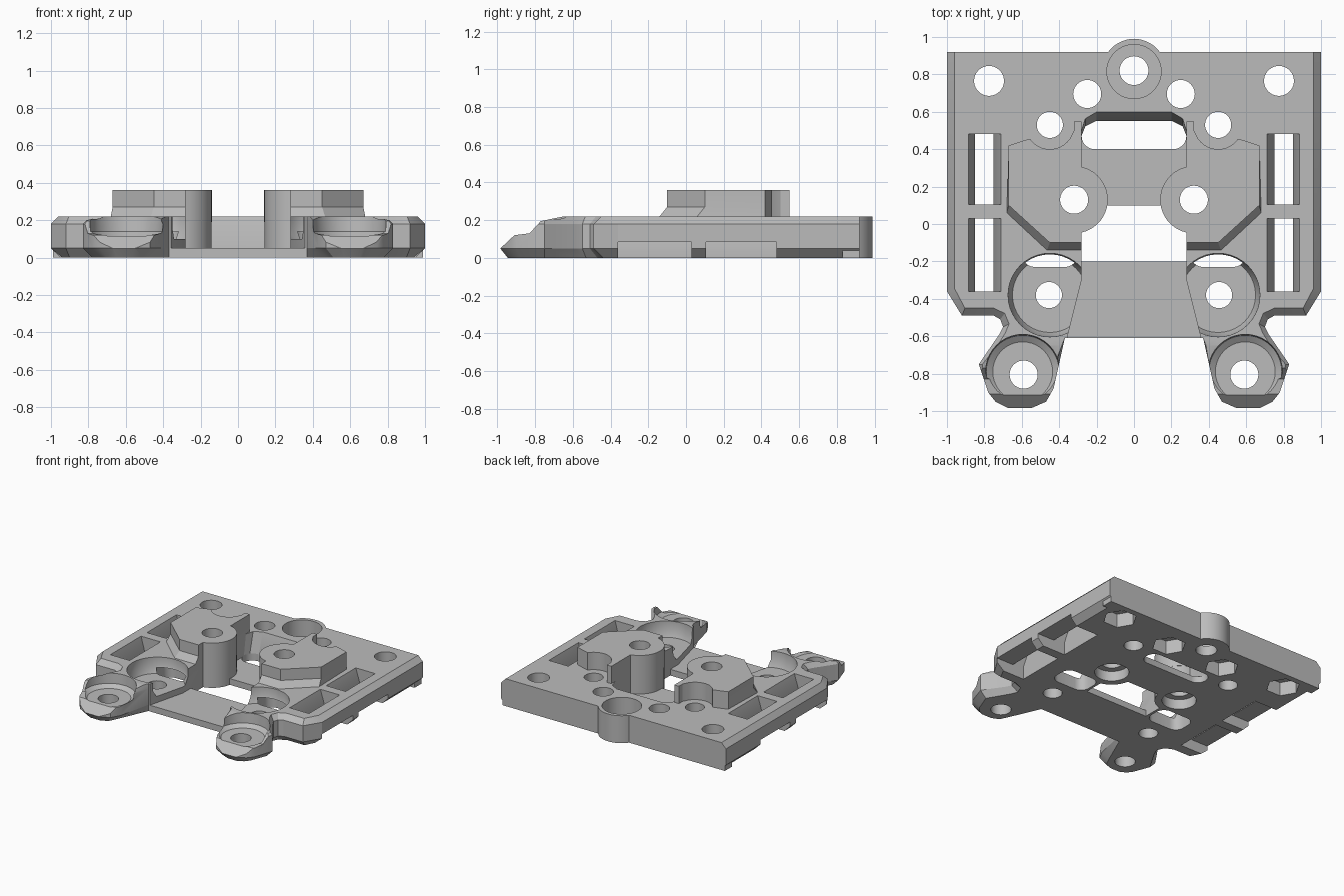
import bpy, bmesh, math

if "Cube" in bpy.data.objects:
    bpy.data.objects.remove(bpy.data.objects["Cube"])

grey = bpy.data.materials.new("plain grey")
grey.diffuse_color = (0.5, 0.5, 0.5, 1)
grey.use_nodes = True
grey.node_tree.nodes["Principled BSDF"].inputs["Base Color"].default_value = grey.diffuse_color


def loft(name, layers):
    """Solid through stacked outlines: [(z, [(x, y), ...]), ...]"""
    bm = bmesh.new()
    rings = [[bm.verts.new((x, y, z)) for x, y in pts] for z, pts in layers]
    n = len(rings[0])
    bm.faces.new(rings[0])
    bm.faces.new(rings[-1])
    for a, b in zip(rings, rings[1:]):
        for i in range(n):
            j = (i + 1) % n
            bm.faces.new((a[i], a[j], b[j], b[i]))
    bmesh.ops.recalc_face_normals(bm, faces=bm.faces)
    me = bpy.data.meshes.new(name)
    bm.to_mesh(me)
    bm.free()
    ob = bpy.data.objects.new(name, me)
    bpy.context.collection.objects.link(ob)
    me.materials.append(grey)
    return ob


def arc(cx, cy, r, a0, a1, n):
    return [(cx + r * math.cos(math.radians(a0 + (a1 - a0) * i / n)),
             cy + r * math.sin(math.radians(a0 + (a1 - a0) * i / n))) for i in range(n + 1)]


def circle(x, y, r, n=40):
    return arc(x, y, r, 0, 360, n)[:-1]


def rect(x0, x1, y0, y1):
    return [(x0, y0), (x1, y0), (x1, y1), (x0, y1)]


def round_rect(x0, x1, y0, y1, r):
    return (arc(x1 - r, y1 - r, r, 0, 90, 6) + arc(x0 + r, y1 - r, r, 90, 180, 6)
            + arc(x0 + r, y0 + r, r, 180, 270, 6) + arc(x1 - r, y0 + r, r, 270, 360, 6))


def flip(pts, s):
    return [(s * x, y) for x, y in pts]


def boolean(target, tool, op):
    m = target.modifiers.new(op, 'BOOLEAN')
    m.operation, m.solver, m.object = op, 'EXACT', tool
    bpy.context.view_layer.objects.active = target
    bpy.ops.object.modifier_apply(modifier=m.name)
    bpy.data.objects.remove(tool)


def cut(layers):
    boolean(plate, loft("cutter", layers), 'DIFFERENCE')


def add(layers):
    boolean(plate, loft("addition", layers), 'UNION')


def drill(x, y, r, z0=-0.1, z1=0.5, n=40):
    pts = circle(x, y, r, n)
    cut([(z0, pts), (z1, pts)])


# Plate with two front legs; each point carries its chamfer shift
half = [(1, .92, -.05, 0), (1, -.36, -.05, .02), (.92, -.49, -.02, .05), (.75, -.49, 0, .05),
        (.715, -.51, -.03, .04), (.70, -.55, -.04, .02), (.72, -.59, -.04, .01),
        (.83, -.75, -.05, 0), (.78, -.90, -.05, .02), (.74, -.95, -.04, .03),
        (.67, -.985, -.02, .04), (.55, -.985, .02, .04), (.47, -.95, .04, .03),
        (.43, -.88, .05, .02), (.37, -.61, 0, 0)]


def outline(k):
    r = [(x + dx * k, y + dy * k) for x, y, dx, dy in half]
    return r + [(-x, y) for x, y in reversed(r)]


plate = loft("mounting_plate", [(0, outline(1)), (.05, outline(0)), (.18, outline(0)), (.22, outline(.8))])

# Rear lug and square rear corners
pts = circle(0, .82, .17, 48)
add([(0, pts), (.22, pts)])
for s in (1, -1):
    pts = flip(rect(.9, .99, .83, .92), s)
    add([(0, pts), (.18, pts)])

# Central channel with sloped rear end
right = [(.36, -1.1), (.36, -.62), (.28, -.30)]
lo = right + [(.28, .47), (.26, .52), (.20, .55)]
hi = right + [(.28, .50), (.26, .565), (.20, .60)]
lo, hi = [p + [(-x, y) for x, y in reversed(p)] for p in (lo, hi)]
cut([(.05, lo), (.225, hi)])
pts = round_rect(-.28, .28, .40, .55, .07)
cut([(-.1, pts), (.06, pts)])
pts = rect(-.28, .28, -.20, .10)
cut([(-.1, pts), (.06, pts)])

# Legs slope down to the front
bm = bmesh.new()
prof = [(-1.2, -.14), (-.99, .045), (-.91, .12), (-.83, .13), (-.77, .195), (-.60, .23), (-.60, .4), (-1.2, .4)]
a, b = [[bm.verts.new((x, y, z)) for y, z in prof] for x in (-1.2, 1.2)]
bm.faces.new(a)
bm.faces.new(b)
for i in range(len(prof)):
    j = (i + 1) % len(prof)
    bm.faces.new((a[i], a[j], b[j], b[i]))
bmesh.ops.recalc_face_normals(bm, faces=bm.faces)
me = bpy.data.meshes.new("slope")
bm.to_mesh(me)
bm.free()
slope = bpy.data.objects.new("slope", me)
bpy.context.collection.objects.link(slope)
boolean(plate, slope, 'DIFFERENCE')

# Raised block outline, wider at its foot on the front and diagonal sides
block = (arc(.32, .13, .18, 103, 257, 20) + [(.28, -.10), (.45, -.10), (.67, .10), (.67, .42), (.61, .44)]
         + arc(.45, .53, .13, -35, -145, 12) + [(.32, .50), (.32, .548), (.28, .548)])
foot = list(block)
foot[21:24] = [(.28, -.14), (.465, -.14), (.68, .06)]

for s in (1, -1):
    # Bowl seats in the plate and in the leg tips
    cut([(.10, circle(s * .45, -.38, .20)), (.15, circle(s * .45, -.38, .222)), (.3, circle(s * .45, -.38, .225))])
    cut([(.115, circle(s * .595, -.79, .16)), (.14, circle(s * .595, -.79, .195)), (.3, circle(s * .595, -.79, .205))])
    # Raised block and its round post
    add([(.19, flip(foot, s)), (.22, flip(foot, s)), (.27, flip(block, s)), (.36, flip(block, s))])
    pts = circle(s * .32, .13, .179)
    add([(0, pts), (.35, pts)])
    # Strap slots and side notches
    for y0, y1 in ((-.36, .03), (.105, .48)):
        wide, slim = flip(rect(.71, .885, y0, y1), s), flip(rect(.75, .85, y0, y1), s)
        cut([(-.1, slim), (.10, slim), (.225, wide)])
        pts = flip(rect(.84, 1.2, y0, y1), s)
        cut([(-.1, pts), (.085, pts)])
    # Underside recess
    pts = flip(round_rect(.30, .60, -.23, -.03, .07), s)
    cut([(-.1, pts), (.14, pts)])
    # Screw holes, nut pockets and counterbores
    for x, y, r in ((.775, .765, .08), (.25, .695, .075), (.45, .53, .07), (.32, .13, .075),
                    (.455, -.38, .07), (.59, -.805, .075)):
        drill(s * x, y, r)
    drill(s * .775, .765, .125, z1=.11, n=6)
    drill(s * .25, .695, .125, z1=.11, n=6)
    drill(s * .32, .13, .125, z1=.08)

# Rear lug hole with counterbore from above
drill(0, .82, .077)
drill(0, .815, .145, z0=.08)

plate.data.materials.clear()
plate.data.materials.append(grey)
for p in plate.data.polygons:
    p.material_index = 0
bpy.ops.object.select_all(action='DESELECT')
plate.select_set(True)
bpy.context.view_layer.objects.active = plate
bpy.ops.object.shade_smooth_by_angle(angle=math.radians(25))
